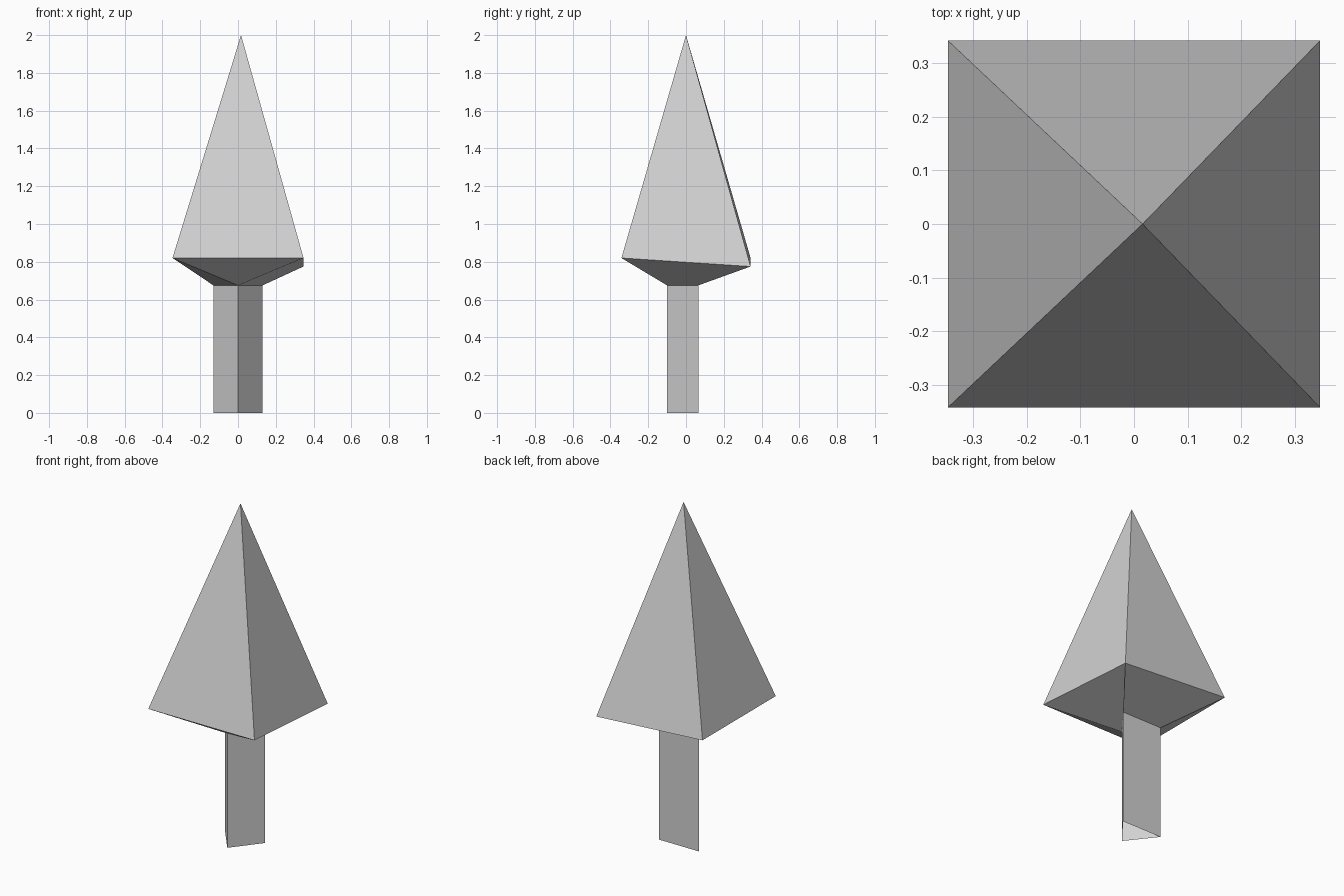
import bpy
import bmesh

cube = bpy.data.objects.get("Cube")
if cube:
    bpy.data.objects.remove(cube, do_unlink=True)

# One plain grey for the whole tree
GREY = (0.64, 0.64, 0.64, 1.0)
grey = bpy.data.materials.new("plain_grey")
grey.use_nodes = True
grey.diffuse_color = GREY
grey.node_tree.nodes["Principled BSDF"].inputs["Base Color"].default_value = GREY


def finish(bm, name):
    mesh = bpy.data.meshes.new(name)
    bm.to_mesh(mesh)
    bm.free()
    mesh.materials.append(grey)
    obj = bpy.data.objects.new(name, mesh)
    bpy.context.collection.objects.link(obj)
    return obj


def ring(bm, points, z):
    return [bm.verts.new((x, y, z)) for x, y in points]


TRUNK_TOP = 0.675
triangle = [(0, -0.10), (0.13, 0.065), (-0.13, 0.065)]
square = [(-0.347, -0.342), (0.347, -0.342), (0.347, 0.342), (-0.347, 0.342)]

# Trunk: three-sided prism, open at both ends
bm = bmesh.new()
low, high = ring(bm, triangle, 0), ring(bm, triangle, TRUNK_TOP)
for i in range(3):
    j = (i + 1) % 3
    bm.faces.new((low[i], low[j], high[j], high[i]))
finish(bm, "trunk")

# Foliage: four-sided spire with one drooping corner
bm = bmesh.new()
neck = ring(bm, triangle, TRUNK_TOP)
rim = ring(bm, square, 0.82)
rim[2].co.z = 0.775
apex = bm.verts.new((0.016, 0, 2))
for i in range(4):
    bm.faces.new((rim[i], rim[(i + 1) % 4], apex))

# Underside of the foliage, narrowing to the trunk
bm.faces.new((rim[1], rim[0], neck[0]))
for i in range(1, 4):
    bm.faces.new((rim[(i + 1) % 4], rim[i], neck[i - 1], neck[i % 3]))
finish(bm, "foliage")
